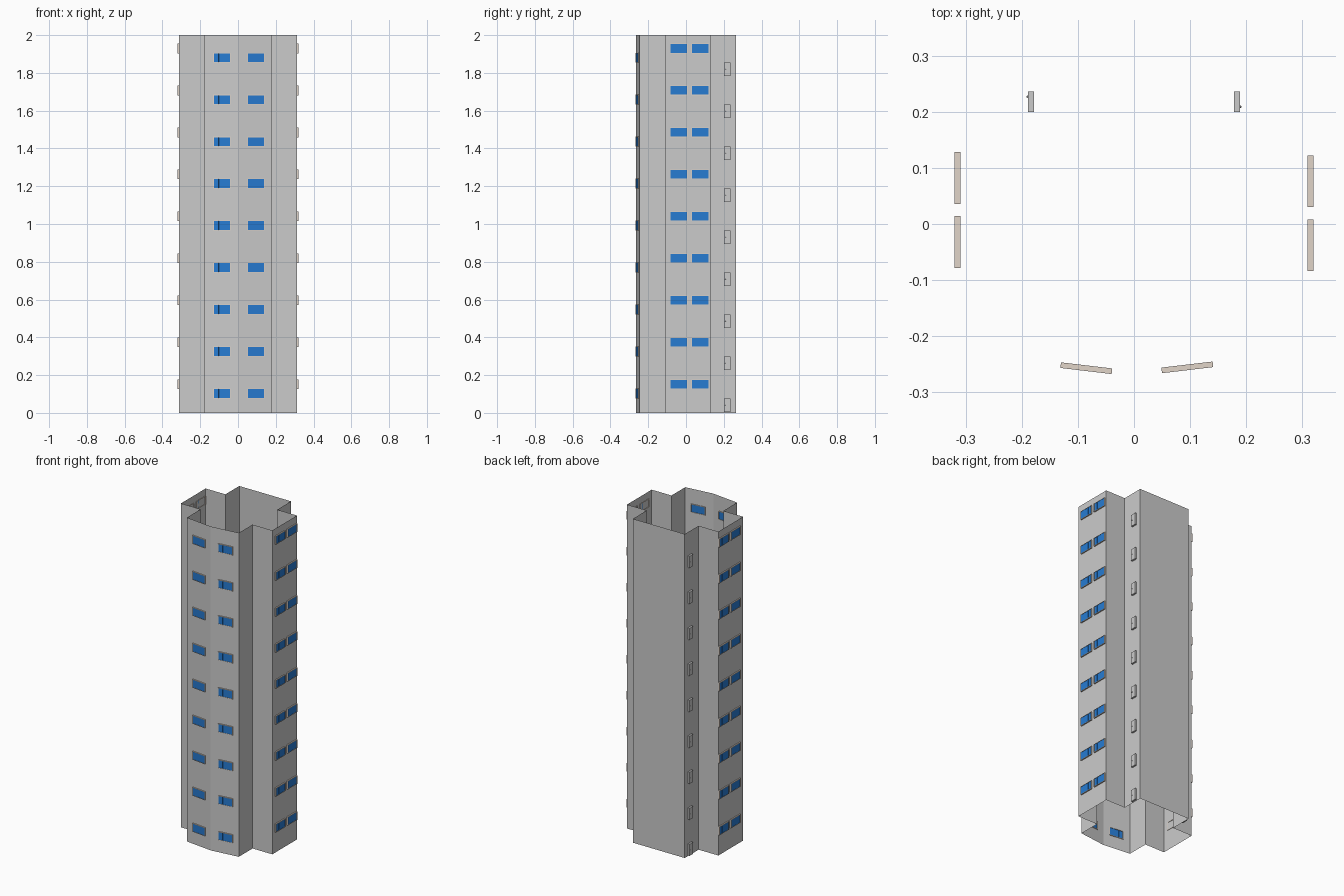
import bpy, bmesh, math
from mathutils import Matrix, Vector

if "Cube" in bpy.data.objects:
    bpy.data.objects.remove(bpy.data.objects["Cube"])

FLOORS = 9
STEP = 0.2222
HEIGHT = 2.0


def material(name, rgb):
    m = bpy.data.materials.new(name)
    m.diffuse_color = (*rgb, 1)
    m.use_nodes = True
    m.node_tree.nodes["Principled BSDF"].inputs["Base Color"].default_value = m.diffuse_color
    return m


blue = material("window_blue", (0.02, 0.2, 0.65))
cream = material("frame_cream", (0.75, 0.66, 0.58))


def add_box(bm, centre, size, slot=0):
    mat = Matrix.Translation(centre) @ Matrix.Diagonal((*size, 1))
    made = bmesh.ops.create_cube(bm, size=1, matrix=mat)
    for f in {f for v in made["verts"] for f in v.link_faces}:
        f.material_index = slot


def finish(bm, name, mats=()):
    mesh = bpy.data.meshes.new(name)
    bm.to_mesh(mesh)
    bm.free()
    for m in mats:
        mesh.materials.append(m)
    return mesh


def place(name, mesh, loc, angle):
    # one column of parts, repeated on every floor
    ob = bpy.data.objects.new(name, mesh)
    bpy.context.collection.objects.link(ob)
    ob.location = loc
    ob.rotation_euler.z = angle
    arr = ob.modifiers.new("floors", 'ARRAY')
    arr.count = FLOORS
    arr.use_relative_offset = False
    arr.use_constant_offset = True
    arr.constant_offset_displace = (0, 0, STEP)
    return ob


# Wall shell: open cross-shaped outline, front face bent at its middle
half = [(0, -0.266), (0.177, -0.245), (0.177, -0.111), (0.312, -0.111),
        (0.312, 0.130), (0.177, 0.130), (0.177, 0.265)]
outline = half + [(-x, y) for x, y in reversed(half[1:])]
bm = bmesh.new()
low = [bm.verts.new((x, y, 0)) for x, y in outline]
high = [bm.verts.new((x, y, HEIGHT)) for x, y in outline]
for i in range(len(outline)):
    j = (i + 1) % len(outline)
    bm.faces.new((low[i], low[j], high[j], high[i]))
walls = bpy.data.objects.new("walls", finish(bm, "walls"))
bpy.context.collection.objects.link(walls)

# Window: three blue panes in a thin frame, outside towards -y
W, H, D, T = 0.092, 0.052, 0.010, 0.003
bm = bmesh.new()
for s in (-1, 1):
    add_box(bm, (0, 0, s * (H - T) / 2), (W, D, T), 1)
    add_box(bm, (s * (W - T) / 2, 0, 0), (T, D, H - 2 * T), 1)
    add_box(bm, (s * 0.018, -0.001, 0), (T, D * 0.7, H - 2 * T), 0)
add_box(bm, (0, -0.001, 0), (W - 2 * T, 0.005, H - 2 * T), 0)
window = finish(bm, "window", (blue, cream))

# Front windows follow the bent face
tilt = math.atan2(0.021, 0.177)
place("front_window_left", window, (-0.085, -0.257, 0.103), -tilt)
place("front_window_right", window, (0.095, -0.2555, 0.103), tilt)

# Side wing windows
for side, name, shift in ((1, "right", 0), (-1, "left", 0.006)):
    for i, y in enumerate((-0.038, 0.076)):
        place(f"{name}_window_{i + 1}", window,
              (side * 0.3145, y + shift, 0.152), side * math.pi / 2)

# Small doors with a handle on the rear returns
bm = bmesh.new()
add_box(bm, (0, 0, 0), (0.036, 0.011, 0.072))
bmesh.ops.create_icosphere(bm, subdivisions=1, radius=0.0025,
                           matrix=Matrix.Translation((-0.009, -0.006, 0)))
door = finish(bm, "door")
for side, name in ((1, "right"), (-1, "left")):
    place(name + "_door", door, (side * 0.1835, 0.218, 0.041), side * math.pi / 2)
